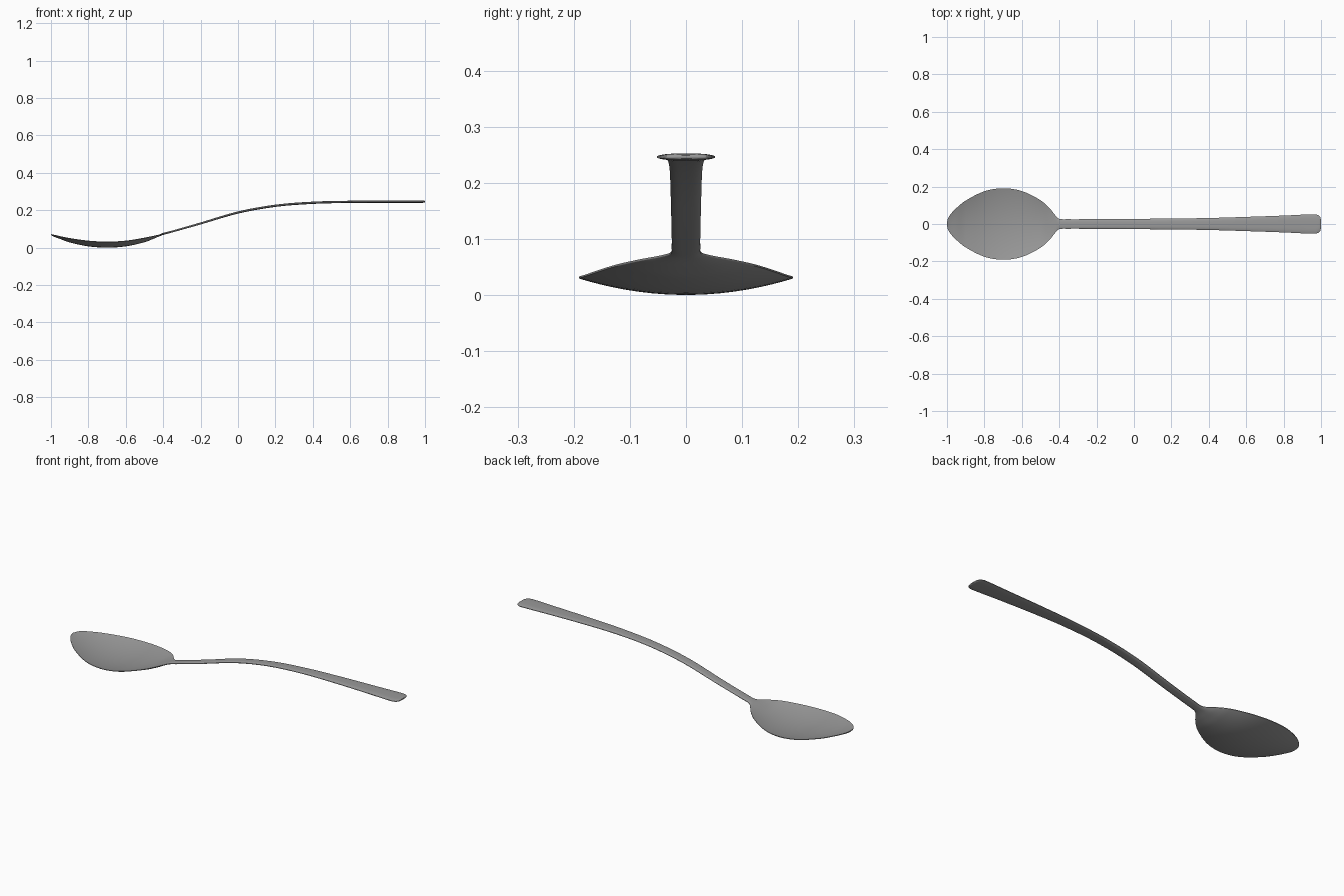
import bpy, bmesh, math

if "Cube" in bpy.data.objects:
    bpy.data.objects.remove(bpy.data.objects["Cube"])

# Spoon stations: x, half width, rim height, centre underside, centre top
STATIONS = [
    (-1.00, .006, .073, .070, .076), (-.995, .028, .072, .066, .073),
    (-.98, .053, .069, .059, .067), (-.95, .085, .062, .048, .057),
    (-.90, .125, .052, .030, .040), (-.80, .175, .038, .009, .019),
    (-.70, .191, .033, .002, .012), (-.60, .176, .038, .009, .019),
    (-.50, .127, .054, .031, .041), (-.45, .083, .064, .050, .061),
    (-.42, .045, .071, .063, .073), (-.40, .028, .076, .070, .081),
    (-.36, .0255, .086, .081, .091), (-.20, .026, .131, .126, .137),
    (0.00, .0275, .190, .184, .196), (0.20, .029, .226, .220, .232),
    (0.40, .032, .242, .236, .248), (0.60, .038, .247, .241, .253),
    (0.80, .045, .248, .242, .254), (.965, .052, .248, .242, .254),
    (.985, .047, .248, .242, .254), (.996, .036, .248, .243, .253),
    (1.00, .022, .248, .245, .251)]
SEGS = 20      # points across the width
STEPS = 4      # smooth rings between stations
DROP = .002    # rests the bowl on the ground


def slope(i, k):
    a, b = STATIONS[max(i - 1, 0)], STATIONS[min(i + 1, len(STATIONS) - 1)]
    return (b[k] - a[k]) / (b[0] - a[0])


def station(i, s):
    """Hermite blend between two neighbouring stations."""
    a, b = STATIONS[i], STATIONS[i + 1]
    dx = b[0] - a[0]
    out = [a[0] + dx * s]
    for k in range(1, 5):
        out.append((2*s**3 - 3*s*s + 1) * a[k] + (s**3 - 2*s*s + s) * dx * slope(i, k)
                   + (3*s*s - 2*s**3) * b[k] + (s**3 - s*s) * dx * slope(i + 1, k))
    return out


def ring(bm, x, w, rim, low, high):
    """Closed cross-section: dished in the bowl, flatter on the handle."""
    power = 2 + 2 * min(max((x + .5) / .2, 0), 1)
    verts = []
    for side, mid in ((1, high), (-1, low)):
        for j in range(SEGS + 1):
            t = side * math.sin(math.pi * (j / SEGS - .5))
            edge = rim + side * .0015
            z = edge + (mid - edge) * (1 - abs(t) ** power) - DROP
            verts.append(bm.verts.new((x, w * t, z)))
    return verts


# Spoon: one continuous loft from bowl tip to handle end
bm = bmesh.new()
rows = [station(i, s / STEPS) for i in range(len(STATIONS) - 1) for s in range(STEPS)]
rows.append(STATIONS[-1])
rings = [ring(bm, *r) for r in rows]
for a, b in zip(rings, rings[1:]):
    n = len(a)
    for j in range(n):
        bm.faces.new((a[j], a[(j + 1) % n], b[(j + 1) % n], b[j]))
bm.faces.new(rings[0])
bm.faces.new(rings[-1])
bmesh.ops.recalc_face_normals(bm, faces=bm.faces)
mesh = bpy.data.meshes.new("spoon")
bm.to_mesh(mesh)
bm.free()

# Dark steel grey
steel = bpy.data.materials.new("steel")
steel.diffuse_color = (.32, .32, .32, 1)
steel.use_nodes = True
steel.node_tree.nodes["Principled BSDF"].inputs["Base Color"].default_value = steel.diffuse_color
mesh.materials.append(steel)

spoon = bpy.data.objects.new("spoon", mesh)
bpy.context.collection.objects.link(spoon)
bpy.context.view_layer.objects.active = spoon
spoon.select_set(True)
bpy.ops.object.shade_smooth_by_angle(angle=math.radians(60))
